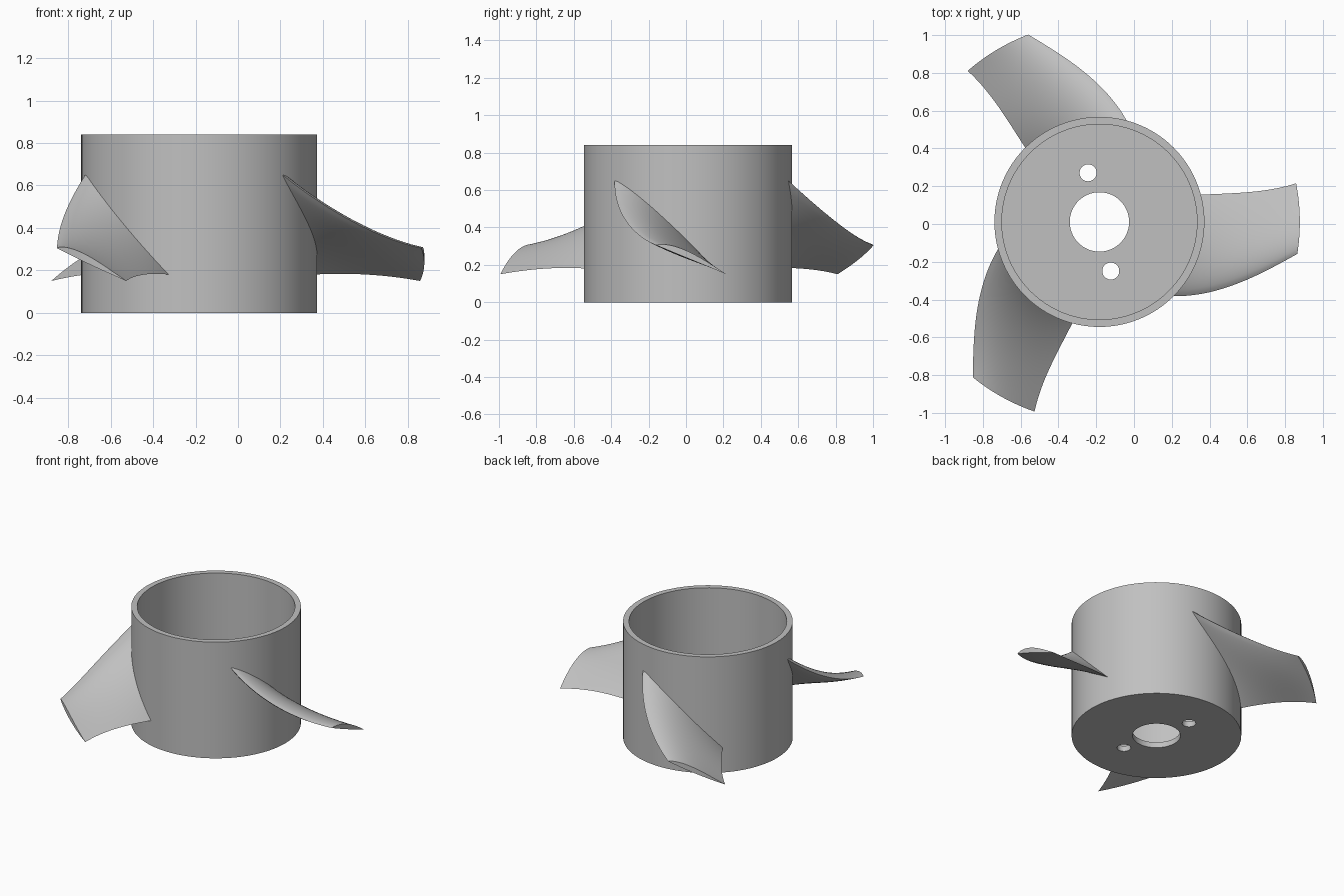
import bpy, bmesh
from math import sin, cos, pi, radians

if "Cube" in bpy.data.objects:
    bpy.data.objects.remove(bpy.data.objects["Cube"])

CX, CY = -0.183, 0.011          # hub axis
R_OUT, R_IN, R_HOLE, R_TIP = 0.556, 0.517, 0.157, 1.061
HEIGHT, FLOOR = 0.84, 0.04

grey = bpy.data.materials.new("plain grey")
grey.use_nodes = True
colour = (0.53, 0.53, 0.53, 1)
grey.diffuse_color = colour
grey.node_tree.nodes["Principled BSDF"].inputs["Base Color"].default_value = colour


def finish(name, bm):
    """Turn a bmesh into a named grey object on the hub axis."""
    bmesh.ops.recalc_face_normals(bm, faces=bm.faces)
    mesh = bpy.data.meshes.new(name)
    bm.to_mesh(mesh)
    bm.free()
    obj = bpy.data.objects.new(name, mesh)
    obj.location = (CX, CY, 0)
    mesh.materials.append(grey)
    bpy.context.collection.objects.link(obj)
    return obj


def activate(obj):
    bpy.ops.object.select_all(action='DESELECT')
    obj.select_set(True)
    bpy.context.view_layer.objects.active = obj


# Hub: turned cup with a central bore
def make_hub(sides=96):
    profile = [(R_HOLE, 0), (R_OUT, 0), (R_OUT, HEIGHT),
               (R_IN, HEIGHT), (R_IN, FLOOR), (R_HOLE, FLOOR)]
    bm = bmesh.new()
    rings = [[bm.verts.new((r * cos(2 * pi * i / sides), r * sin(2 * pi * i / sides), z))
              for r, z in profile] for i in range(sides)]
    for i, a in enumerate(rings):
        b = rings[(i + 1) % sides]
        for j in range(len(profile)):
            k = (j + 1) % len(profile)
            bm.faces.new((a[j], b[j], b[k], a[k]))
    return finish("hub", bm)


# Screw holes through the hub floor
def drill(hub, x, y, radius):
    bpy.ops.mesh.primitive_cylinder_add(vertices=32, radius=radius, depth=0.3,
                                        location=(CX + x, CY + y, 0))
    cutter = bpy.context.object
    cutter.name = "hole_cutter"
    cutter.hide_render = True
    activate(hub)
    cut = hub.modifiers.new("hole", 'BOOLEAN')
    cut.object = cutter
    cut.operation = 'DIFFERENCE'
    cut.solver = 'EXACT'
    bpy.ops.object.modifier_apply(modifier=cut.name)
    bpy.data.objects.remove(cutter)


# Blade: twisted lens section swept outward on growing cylinders
def blade_point(s, u, side):
    lead_angle = -45 + 50.3 * s - 14.5 * s * s
    trail_angle = 15 - 11 * s + 7.1 * s * s
    lead_z = 0.65 - 0.574 * s + 0.229 * s * s
    trail_z = 0.18 + 0.03 * s - 0.06 * s * s
    angle = radians(lead_angle + (trail_angle - lead_angle) * u)
    bulge = 0.05 - 0.012 * s if side > 0 else -0.055 * (1 - s)
    z = lead_z + (trail_z - lead_z) * u
    if 0 < u < 1:
        z += bulge * sin(pi * u ** 0.75)
    r = R_OUT + (R_TIP - R_OUT) * s
    return r * cos(angle), r * sin(angle), z


def make_blade(name, turn, span=20, chord=24):
    bm = bmesh.new()
    upper, lower = [], []
    for i in range(span + 1):
        s = -0.05 + 1.05 * i / span
        top = [bm.verts.new(blade_point(s, j / chord, 1)) for j in range(chord + 1)]
        inner = [bm.verts.new(blade_point(s, j / chord, -1)) for j in range(1, chord)]
        upper.append(top)
        lower.append([top[0]] + inner + [top[-1]])
    for grid in (upper, lower):
        for a, b in zip(grid, grid[1:]):
            for j in range(chord):
                bm.faces.new((a[j], a[j + 1], b[j + 1], b[j]))
    # Root and tip caps follow the cylinder in strips
    for end in (0, -1):
        t, w = upper[end], lower[end]
        for j in range(chord):
            corners = dict.fromkeys((t[j], t[j + 1], w[j + 1], w[j]))
            bm.faces.new(list(corners))
    blade = finish(name, bm)
    blade.rotation_euler.z = radians(turn)
    return blade


hub = make_hub()
drill(hub, -0.06, 0.26, 0.045)
drill(hub, 0.06, -0.26, 0.045)
parts = [hub] + [make_blade(name, turn) for name, turn in
                 (("left_blade", 0), ("back_blade", 120), ("front_blade", 240))]

for part in parts:
    activate(part)
    bpy.ops.object.shade_smooth_by_angle(angle=radians(30))
